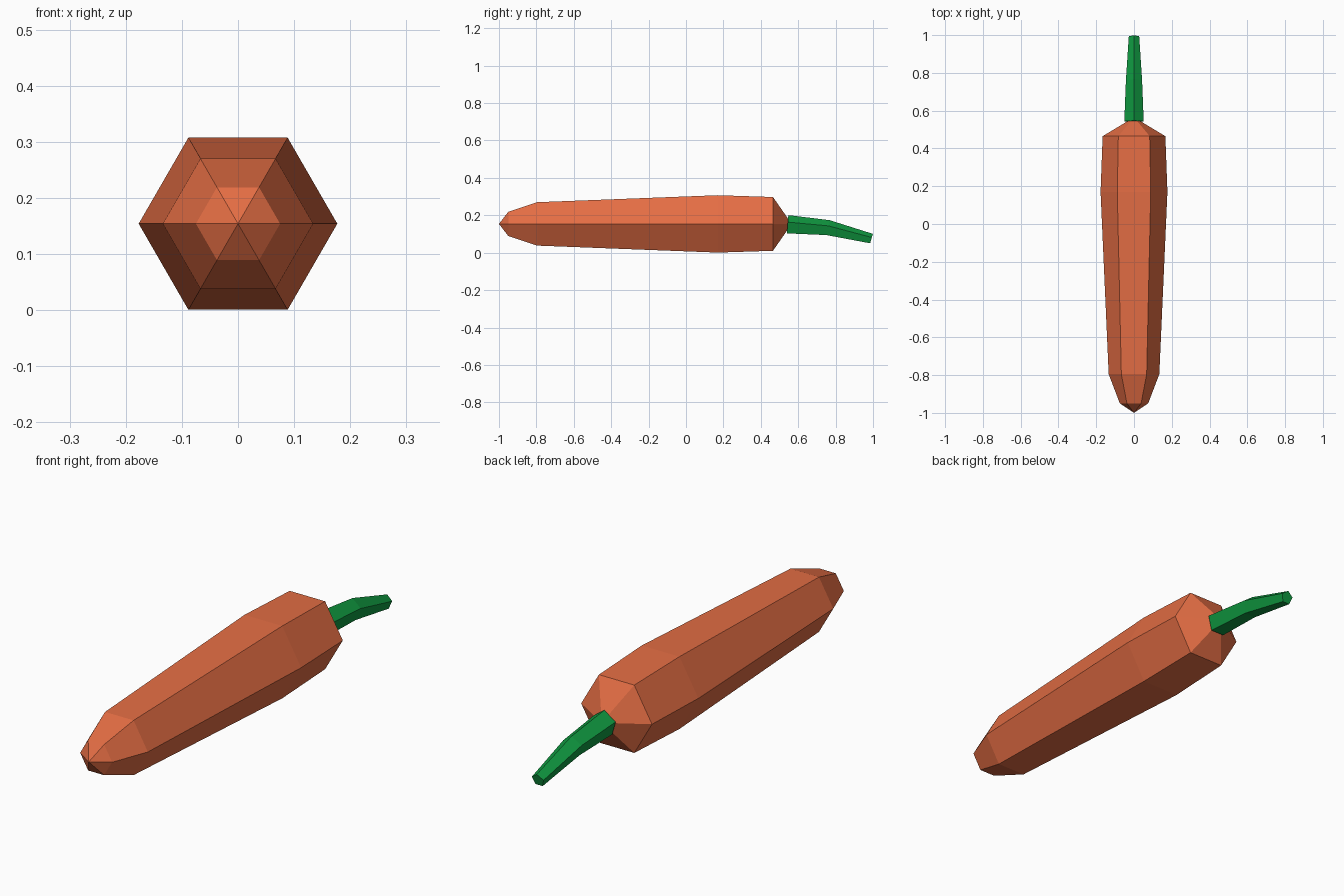
import bpy, bmesh, math

if "Cube" in bpy.data.objects:
    bpy.data.objects.remove(bpy.data.objects["Cube"])


def material(name, rgb):
    m = bpy.data.materials.new(name)
    m.diffuse_color = (*rgb, 1.0)
    m.use_nodes = True
    m.node_tree.nodes["Principled BSDF"].inputs["Base Color"].default_value = m.diffuse_color
    return m


def loft(name, sections, sides, start, mat):
    """Flat-faced loft along y. Section = (y, z, radius, tilt); radius 0 is a point."""
    bm = bmesh.new()
    rings = []
    for y, z, r, tilt in sections:
        if r == 0:
            rings.append([bm.verts.new((0, y, z))])
            continue
        ring = []
        for i in range(sides):
            a = start + 2 * math.pi * i / sides
            up = r * math.sin(a)
            ring.append(bm.verts.new((r * math.cos(a),
                                      y + up * math.sin(tilt),
                                      z + up * math.cos(tilt))))
        rings.append(ring)
    for a, b in zip(rings, rings[1:]):
        for i in range(sides):
            j = (i + 1) % sides
            quad = [a[i % len(a)], a[j % len(a)], b[j % len(b)], b[i % len(b)]]
            bm.faces.new(list(dict.fromkeys(quad)))
    for end in (rings[0], rings[-1]):
        if len(end) > 2:
            bm.faces.new(end)
    bmesh.ops.recalc_face_normals(bm, faces=bm.faces)
    me = bpy.data.meshes.new(name)
    bm.to_mesh(me)
    bm.free()
    me.materials.append(mat)
    ob = bpy.data.objects.new(name, me)
    bpy.context.collection.objects.link(ob)
    return ob


orange = material("orange red skin", (0.78, 0.155, 0.058))
green = material("stem green", (0.005, 0.32, 0.052))

# Six-sided tapering body with pointed ends
Z = 0.154
loft("pepper_body", [(-1.0, Z, 0, 0), (-0.95, Z, 0.075, 0), (-0.795, Z, 0.134, 0),
                     (0.17, Z, 0.177, 0), (0.465, Z, 0.166, 0), (0.565, Z, 0, 0)],
     6, 0, orange)

# Five-sided stem drooping towards its tip
loft("stem", [(0.543, 0.147, 0.054, 0.08), (0.758, 0.130, 0.045, 0.2),
              (0.991, 0.073, 0.029, 0.29)],
     5, math.pi / 2, green)
